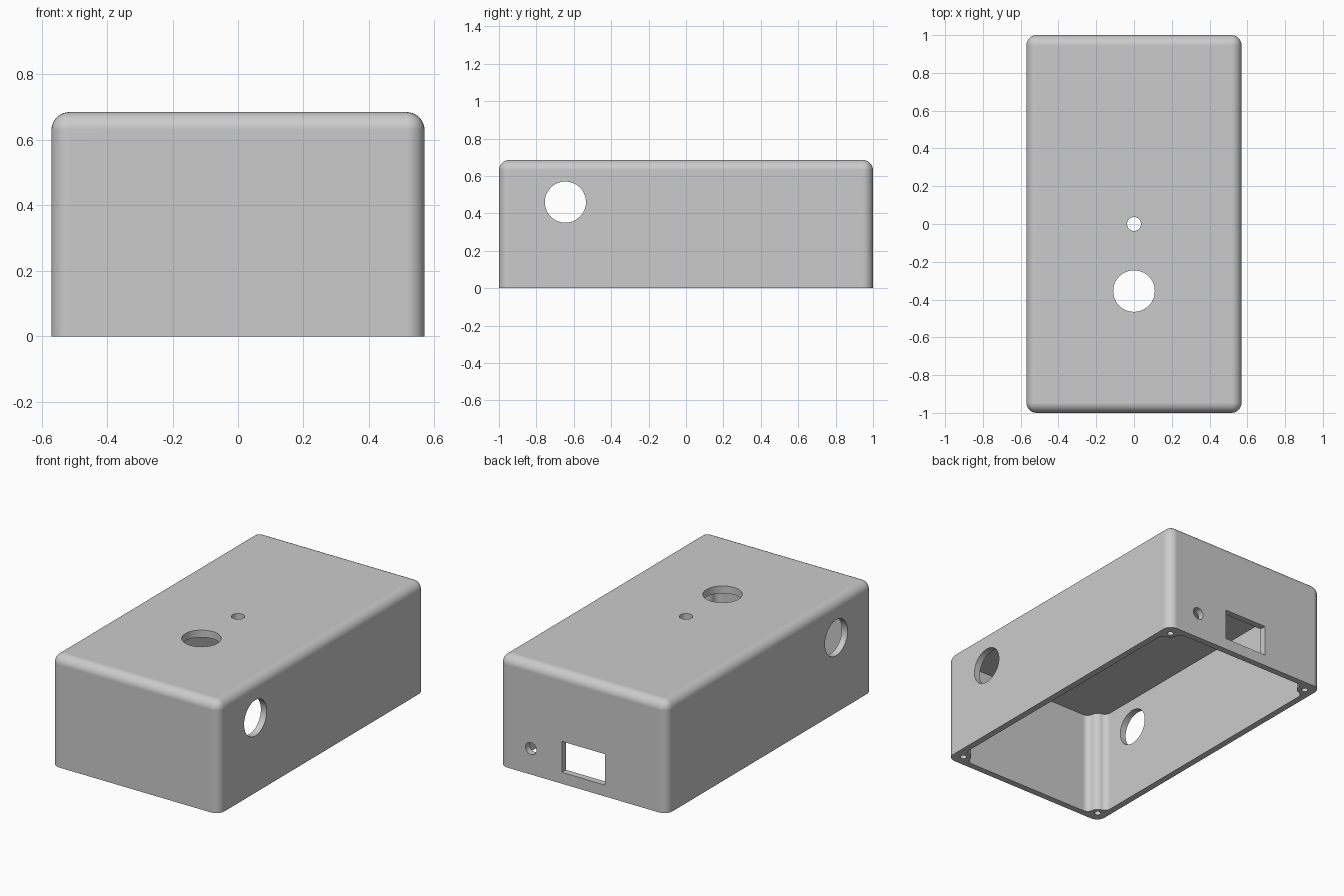
import bpy
import bmesh
from math import radians, sin, cos, atan2, sqrt, pi
from mathutils import Matrix

if "Cube" in bpy.data.objects:
    bpy.data.objects.remove(bpy.data.objects["Cube"], do_unlink=True)

WIDTH, LENGTH, HEIGHT = 1.14, 2.0, 0.685
WALL, ROOF, ROUND = 0.04, 0.045, 0.055
SCREW_X, SCREW_Y = 0.506, 0.93

grey = bpy.data.materials.new("enclosure grey")
grey.use_nodes = True
grey.diffuse_color = (0.6, 0.6, 0.6, 1)
grey.node_tree.nodes["Principled BSDF"].inputs["Base Color"].default_value = (0.6, 0.6, 0.6, 1)


def make_object(name, bm):
    bmesh.ops.recalc_face_normals(bm, faces=bm.faces)
    mesh = bpy.data.meshes.new(name)
    bm.to_mesh(mesh)
    bm.free()
    mesh.materials.append(grey)
    obj = bpy.data.objects.new(name, mesh)
    bpy.context.collection.objects.link(obj)
    return obj


def box(name, center, size):
    bm = bmesh.new()
    bmesh.ops.create_cube(bm, size=1, matrix=Matrix.Translation(center) @ Matrix.Diagonal((*size, 1)))
    return make_object(name, bm)


def drill(name, center, radius, depth, axis="Z", sides=48):
    turn = {"X": Matrix.Rotation(pi / 2, 4, "Y"), "Y": Matrix.Rotation(pi / 2, 4, "X"),
            "Z": Matrix.Identity(4)}[axis]
    bm = bmesh.new()
    bmesh.ops.create_cone(bm, cap_ends=True, segments=sides, radius1=radius, radius2=radius,
                          depth=depth, matrix=Matrix.Translation(center) @ turn)
    return make_object(name, bm)


def arc(cx, cy, r, start, end, steps=8):
    angles = [start + (end - start) * i / steps for i in range(steps + 1)]
    return [(cx + r * cos(a), cy + r * sin(a)) for a in angles]


def boss_corner(boss=0.045, fillet=0.04):
    """Cavity outline at one corner: wall fillet, screw boss, wall fillet."""
    inner_x, inner_y = WIDTH / 2 - WALL, LENGTH / 2 - WALL
    reach = boss + fillet
    fx = inner_x - fillet
    fy = SCREW_Y - sqrt(reach ** 2 - (SCREW_X - fx) ** 2)
    gy = inner_y - fillet
    gx = SCREW_X - sqrt(reach ** 2 - (SCREW_Y - gy) ** 2)
    a = atan2(SCREW_Y - fy, SCREW_X - fx)
    b = atan2(SCREW_Y - gy, SCREW_X - gx)
    return (arc(fx, fy, fillet, 0, a)
            + arc(SCREW_X, SCREW_Y, boss, a + pi, b + pi)[1:-1]
            + arc(gx, gy, fillet, b, pi / 2))


def cavity():
    corner = boss_corner()
    outline = []
    for sx, sy in ((1, 1), (-1, 1), (-1, -1), (1, -1)):
        pts = [(x * sx, y * sy) for x, y in corner]
        outline += pts if sx * sy > 0 else pts[::-1]
    bm = bmesh.new()
    face = bm.faces.new([bm.verts.new((x, y, -0.1)) for x, y in outline])
    out = bmesh.ops.extrude_face_region(bm, geom=[face])
    top = [v for v in out["geom"] if isinstance(v, bmesh.types.BMVert)]
    bmesh.ops.translate(bm, verts=top, vec=(0, 0, HEIGHT - ROOF + 0.1))
    return make_object("cavity_cutter", bm)


# Outer shell: rounded everywhere except the open bottom
bm = bmesh.new()
bmesh.ops.create_cube(bm, size=1, matrix=Matrix.Translation((0, 0, HEIGHT / 2))
                      @ Matrix.Diagonal((WIDTH, LENGTH, HEIGHT, 1)))
edges = [e for e in bm.edges if max(v.co.z for v in e.verts) > 0.1]
bmesh.ops.bevel(bm, geom=edges, offset=ROUND, offset_type="OFFSET", segments=8,
                profile=0.5, affect="EDGES", clamp_overlap=True)
shell = make_object("enclosure_shell", bm)

# Cavity, then the openings
cutters = [
    cavity(),
    drill("side_hole_cutter", (0, -0.645, 0.46), 0.11, 2, "X"),
    drill("top_large_hole_cutter", (0, -0.355, HEIGHT), 0.11, 0.3),
    drill("top_small_hole_cutter", (0, 0, HEIGHT), 0.037, 0.3, sides=32),
    drill("back_round_hole_cutter", (0.354, 1, 0.16), 0.037, 0.3, "Y", 32),
    box("back_slot_cutter", (-0.003, 1, 0.165), (0.293, 0.3, 0.19)),
]
# Blind screw holes in the corner bosses
for sx in (-1, 1):
    for sy in (-1, 1):
        cutters.append(drill("screw_hole_cutter", (sx * SCREW_X, sy * SCREW_Y, 0), 0.019, 0.8, sides=20))

bpy.ops.object.select_all(action="DESELECT")
bpy.context.view_layer.objects.active = shell
shell.select_set(True)
for cutter in cutters:
    cutter.hide_render = True
    mod = shell.modifiers.new(cutter.name, "BOOLEAN")
    mod.operation = "DIFFERENCE"
    mod.solver = "EXACT"
    mod.object = cutter
    bpy.ops.object.modifier_apply(modifier=mod.name)
    bpy.data.objects.remove(cutter, do_unlink=True)

# Smooth rounds with flat panels
bpy.ops.object.shade_smooth_by_angle(angle=radians(30))
weighted = shell.modifiers.new("flat_panels", "WEIGHTED_NORMAL")
weighted.keep_sharp = True
